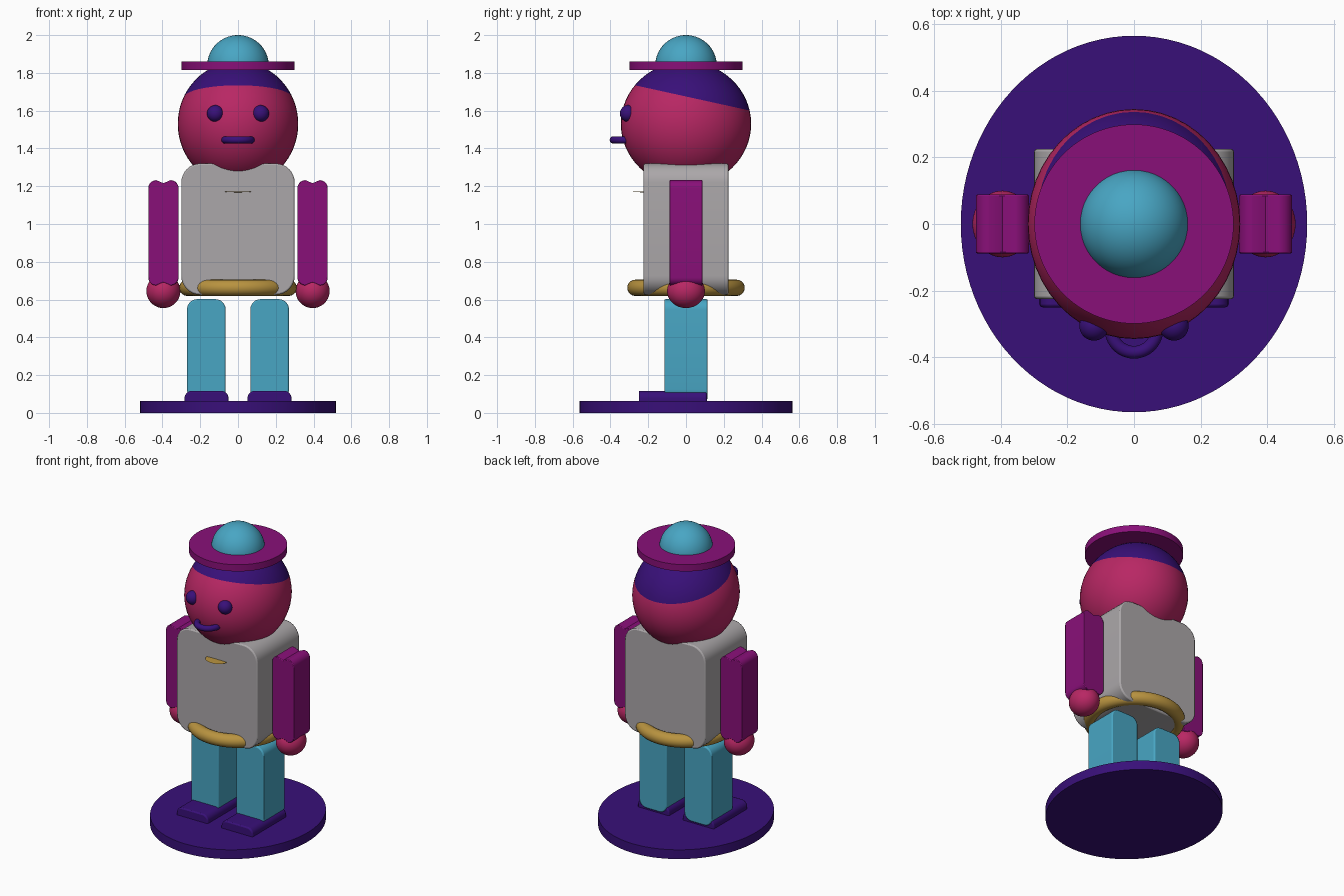
import bpy
import bmesh
from math import sin, cos, pi, radians
from mathutils import Vector

if "Cube" in bpy.data.objects:
    bpy.data.objects.remove(bpy.data.objects["Cube"])


def material(name, rgb):
    m = bpy.data.materials.new(name)
    m.use_nodes = True
    m.diffuse_color = (*rgb, 1)
    m.node_tree.nodes["Principled BSDF"].inputs["Base Color"].default_value = (*rgb, 1)
    return m


TEAL = material("teal", (0.065, 0.38, 0.55))
INDIGO = material("indigo", (0.04, 0.005, 0.19))
MAGENTA = material("magenta", (0.25, 0.005, 0.19))
CRIMSON = material("crimson", (0.48, 0.02, 0.127))
GREY = material("grey", (0.41, 0.39, 0.40))
GOLD = material("gold", (0.48, 0.29, 0.05))


def finish(obj, name, mat, angle=40):
    obj.name = name
    obj.data.materials.append(mat)
    bpy.ops.object.select_all(action="DESELECT")
    obj.select_set(True)
    bpy.context.view_layer.objects.active = obj
    bpy.ops.object.transform_apply(location=False, rotation=True, scale=True)
    bpy.ops.object.shade_smooth_by_angle(angle=radians(angle))
    return obj


def ball(name, mat, loc, radii):
    bpy.ops.mesh.primitive_uv_sphere_add(segments=48, ring_count=32, location=loc)
    obj = bpy.context.object
    obj.scale = radii
    return finish(obj, name, mat)


def disc(name, mat, rx, ry, z0, z1):
    bpy.ops.mesh.primitive_cylinder_add(vertices=96, radius=1, depth=1,
                                        location=(0, 0, (z0 + z1) / 2))
    obj = bpy.context.object
    obj.scale = (rx, ry, z1 - z0)
    return finish(obj, name, mat)


def ring(name, mat, loc, major, minor):
    bpy.ops.mesh.primitive_torus_add(major_segments=72, minor_segments=20, location=loc,
                                     major_radius=major, minor_radius=minor)
    return finish(bpy.context.object, name, mat)


def slab(name, mat, x, y, z, r, notch=0.0, soft=0.008):
    """Rounded front outline pushed from front to back; notch dents the ends."""
    hw, hh = (x[1] - x[0]) / 2, (z[1] - z[0]) / 2
    cx, cz = (x[0] + x[1]) / 2, (z[0] + z[1]) / 2
    outline = []
    for quarter, (sx, sz) in enumerate([(1, 1), (-1, 1), (-1, -1), (1, -1)]):
        for i in range(9):
            a = (quarter + i / 8) * pi / 2
            outline.append((cx + sx * (hw - r) + r * cos(a), cz + sz * (hh - r) + r * sin(a)))
        if notch and quarter in (0, 2):
            outline.append((cx, cz + sz * (hh - notch)))
    bm = bmesh.new()
    face = bm.faces.new([bm.verts.new((px, y[0], pz)) for px, pz in outline])
    out = bmesh.ops.extrude_face_region(bm, geom=[face])
    moved = [v for v in out["geom"] if isinstance(v, bmesh.types.BMVert)]
    bmesh.ops.translate(bm, verts=moved, vec=(0, y[1] - y[0], 0))
    bmesh.ops.recalc_face_normals(bm, faces=bm.faces)
    mesh = bpy.data.meshes.new(name)
    bm.to_mesh(mesh)
    bm.free()
    obj = bpy.data.objects.new(name, mesh)
    bpy.context.collection.objects.link(obj)
    finish(obj, name, mat, 30)
    bevel = obj.modifiers.new("soft_edges", "BEVEL")
    bevel.width = soft
    bevel.segments = 2
    bevel.limit_method = "ANGLE"
    bevel.angle_limit = radians(60)
    return obj


# Stand
disc("stand", INDIGO, 0.52, 0.565, 0, 0.062)

# Limbs, mirrored left and right
for side, s in (("left", 1), ("right", -1)):
    def span(a, b):
        return sorted((s * a, s * b))

    slab(side + "_foot", INDIGO, span(0.05, 0.283), (-0.25, 0.11), (0.02, 0.117), 0.04)
    slab(side + "_leg", TEAL, span(0.065, 0.27), (-0.115, 0.115), (0.07, 0.602), 0.055)
    slab(side + "_arm", MAGENTA, span(0.315, 0.475), (-0.088, 0.088), (0.675, 1.232),
         0.042, notch=0.016, soft=0.004)
    ball(side + "_hand", CRIMSON, (s * 0.395, 0, 0.645), (0.09, 0.1, 0.09))
    ball(side + "_eye", INDIGO, (s * 0.12, -0.306, 1.585), (0.044, 0.044, 0.044))

# Torso, belt and small chest ledge
slab("torso", GREY, (-0.3, 0.3), (-0.225, 0.225), (0.625, 1.32), 0.1)
ring("belt", GOLD, (0, 0, 0.662), 0.268, 0.043)
ledge = ball("chest_ledge", GOLD, (0, -0.225, 1.17), (0.075, 0.06, 0.002))

# Head, with the hair cut in along a sloping plane
head = ball("head", CRIMSON, (0, 0, 1.53), (0.319, 0.345, 0.33))
head.data.materials.append(INDIGO)
hairline = Vector((0, 0, 1.675 - 1.53))
slope = Vector((0, 0.22, 1)).normalized()
bm = bmesh.new()
bm.from_mesh(head.data)
bmesh.ops.bisect_plane(bm, geom=bm.verts[:] + bm.edges[:] + bm.faces[:],
                       plane_co=hairline, plane_no=slope)
for f in bm.faces:
    f.material_index = int((f.calc_center_median() - hairline).dot(slope) > 0)
bm.to_mesh(head.data)
bm.free()

# Mouth
ring("mouth", INDIGO, (0, -0.316, 1.445), 0.069, 0.019)

# Hat
disc("hat_brim", MAGENTA, 0.299, 0.299, 1.815, 1.86)
ball("hat_dome", TEAL, (0, 0, 1.838), (0.163, 0.163, 0.162))
